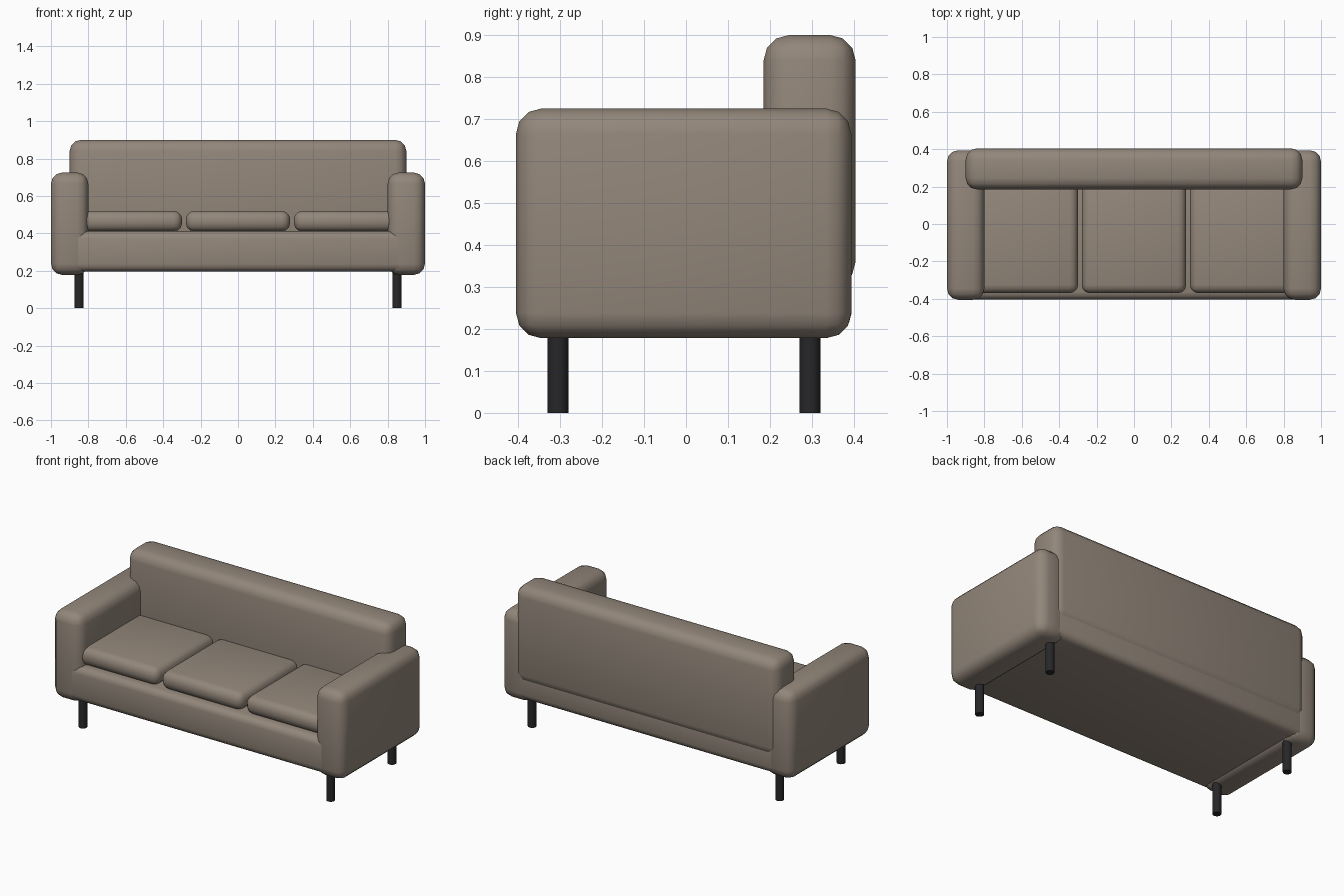
import bpy, bmesh, math
from mathutils import Matrix

if "Cube" in bpy.data.objects:
    bpy.data.objects.remove(bpy.data.objects["Cube"])


def material(name, colour):
    m = bpy.data.materials.new(name)
    m.diffuse_color = (*colour, 1)
    m.use_nodes = True
    m.node_tree.nodes["Principled BSDF"].inputs["Base Color"].default_value = m.diffuse_color
    return m


FABRIC = material("fabric", (0.29, 0.24, 0.195))
DARK = material("dark_leg", (0.02, 0.02, 0.022))


def finish(name, bm, mat):
    bmesh.ops.recalc_face_normals(bm, faces=bm.faces)
    mesh = bpy.data.meshes.new(name)
    bm.to_mesh(mesh)
    bm.free()
    mesh.materials.append(mat)
    ob = bpy.data.objects.new(name, mesh)
    bpy.context.collection.objects.link(ob)
    bpy.ops.object.select_all(action='DESELECT')
    ob.select_set(True)
    bpy.context.view_layer.objects.active = ob
    bpy.ops.object.shade_smooth_by_angle(angle=math.radians(45))
    return ob


def padded_box(name, x, y, z, radius, segments=3):
    """Rounded box from (min, max) ranges on each axis."""
    bm = bmesh.new()
    bmesh.ops.create_cube(bm, size=1)
    for v in bm.verts:
        for i, (lo, hi) in enumerate((x, y, z)):
            v.co[i] = lo if v.co[i] < 0 else hi
    bmesh.ops.bevel(bm, geom=bm.edges[:], offset=radius, segments=segments,
                    profile=0.5, affect='EDGES')
    return finish(name, bm, FABRIC)


def leg(name, x, y):
    bm = bmesh.new()
    bmesh.ops.create_cone(bm, cap_ends=True, segments=12, radius1=0.025, radius2=0.025,
                          depth=0.21, matrix=Matrix.Translation((x, y, 0.105)))
    return finish(name, bm, DARK)


# seat base and backrest
padded_box("seat_base", (-0.9, 0.9), (-0.404, 0.394), (0.196, 0.412), 0.04)
padded_box("backrest", (-0.9, 0.9), (0.185, 0.404), (0.30, 0.90), 0.06)

# three seat cushions
for label, cx in (("left", -0.578), ("middle", 0), ("right", 0.578)):
    padded_box(f"{label}_cushion", (cx - 0.279, cx + 0.279), (-0.37, 0.22),
               (0.41, 0.52), 0.045)

# arms and legs on both sides
for label, s in (("left", -1), ("right", 1)):
    padded_box(f"{label}_arm", (s * 0.9 - 0.1, s * 0.9 + 0.1), (-0.405, 0.394),
               (0.178, 0.725), 0.06)
    leg(f"{label}_front_leg", s * 0.85, -0.305)
    leg(f"{label}_back_leg", s * 0.85, 0.295)
